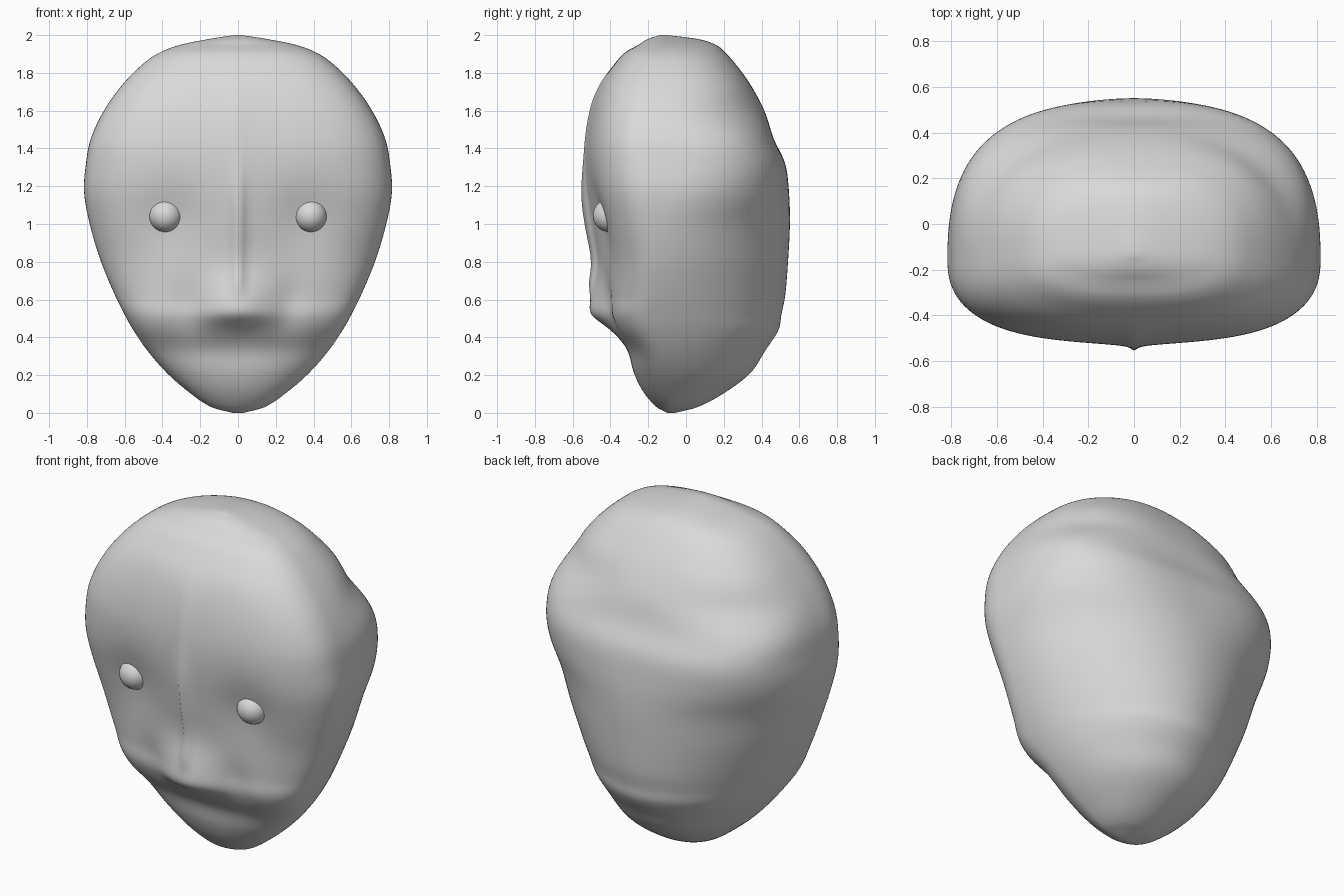
import bpy, bmesh, math

if "Cube" in bpy.data.objects:
    bpy.data.objects.remove(bpy.data.objects["Cube"])

grey = bpy.data.materials.new("plain_grey")
grey.diffuse_color = (0.7, 0.7, 0.7, 1)
grey.use_nodes = True
grey.node_tree.nodes["Principled BSDF"].inputs["Base Color"].default_value = grey.diffuse_color

# Head sections: height, half width, front y, back y, front and back squareness
SECTIONS = [
    (0.00, 0.03, -0.10, -0.06, 2.0, 2.0),
    (0.03, 0.14, -0.155, 0.06, 2.0, 2.0),
    (0.11, 0.26, -0.225, 0.21, 2.1, 2.0),
    (0.21, 0.375, -0.275, 0.34, 2.2, 2.0),
    (0.33, 0.48, -0.31, 0.42, 2.5, 1.95),
    (0.44, 0.555, -0.38, 0.49, 2.95, 1.9),
    (0.52, 0.60, -0.415, 0.505, 2.9, 1.9),
    (0.62, 0.65, -0.425, 0.525, 2.5, 1.9),
    (0.80, 0.725, -0.45, 0.54, 2.25, 1.95),
    (1.00, 0.785, -0.485, 0.55, 2.4, 2.05),
    (1.17, 0.815, -0.51, 0.545, 2.6, 2.45),
    (1.32, 0.805, -0.52, 0.525, 2.75, 2.8),
    (1.45, 0.78, -0.515, 0.465, 2.8, 2.95),
    (1.60, 0.71, -0.49, 0.415, 2.8, 2.35),
    (1.74, 0.61, -0.445, 0.34, 2.75, 2.55),
    (1.85, 0.50, -0.375, 0.26, 2.7, 2.5),
    (1.91, 0.41, -0.32, 0.205, 2.6, 2.4),
    (1.95, 0.30, -0.25, 0.155, 2.3, 2.2),
    (1.98, 0.15, -0.20, 0.06, 2.1, 2.0),
    (2.00, 0.02, -0.14, -0.10, 2.0, 2.0),
]
SIDES = 160
STEPS = 5


def bump(v, centre, below, above=None):
    """Bell curve with separate spreads on each side of its centre."""
    spread = below if v < centre or above is None else above
    return math.exp(-((v - centre) / spread) ** 2)


def step(v, a, b):
    t = min(1, max(0, (v - a) / (b - a)))
    return t * t * (3 - 2 * t)


def between(i, t):
    """Smooth blend between neighbouring sections."""
    a, b = SECTIONS[i], SECTIONS[i + 1]
    p = SECTIONS[max(i - 1, 0)]
    n = SECTIONS[min(i + 2, len(SECTIONS) - 1)]
    h = b[0] - a[0]
    out = [a[0] + h * t]
    for k in range(1, 6):
        m0 = (b[k] - p[k]) / (b[0] - p[0]) * h
        m1 = (n[k] - a[k]) / (n[0] - a[0]) * h
        out.append((2*t**3 - 3*t*t + 1) * a[k] + (t**3 - 2*t*t + t) * m0
                   + (3*t*t - 2*t**3) * b[k] + (t**3 - t*t) * m1)
    return out


def face_relief(x, z):
    """Offset in y for the features on the front of the face."""
    ax = abs(x)
    muzzle = -0.09 * bump(ax, 0, 0.18) * bump(z, 0.54, 0.085, 0.20)
    nose = -0.032 * bump(ax, 0, 0.03) * step(z, 0.58, 0.72) * (1 - step(z, 1.05, 1.42))
    ridge = -0.02 * math.exp(-ax / 0.12) * step(z, 0.7, 1.0) * (1 - step(z, 1.6, 1.9))
    socket = 0.035 * bump(ax, 0.36, 0.18) * bump(z, 1.01, 0.20)
    cheek = 0.02 * bump(ax, 0.27, 0.08) * bump(z, 0.56, 0.14)
    return muzzle + nose + ridge + socket + cheek


def add_ring(bm, section):
    z, half, front, back, front_power, back_power = section
    # Depth at which the section is widest
    mid = -0.08 - 0.07 * step(z, 0, 0.7) + 0.03 * step(z, 1.6, 2)
    ring = []
    for j in range(SIDES):
        a = 2 * math.pi * j / SIDES
        c, s = math.cos(a), math.sin(a)
        power = back_power if s > 0 else front_power
        r = (abs(c) ** power + abs(s) ** power) ** (-1 / power)
        x = half * r * c
        y = mid + r * s * (back - mid if s > 0 else mid - front)
        if s < 0:
            y += face_relief(x, z) * step(-s, 0.1, 0.6)
        ring.append(bm.verts.new((x, y, z)))
    return ring


# Head: rings stacked from chin to crown
bm = bmesh.new()
rings = []
for i in range(len(SECTIONS) - 1):
    for k in range(STEPS):
        rings.append(add_ring(bm, between(i, k / STEPS)))
rings.append(add_ring(bm, SECTIONS[-1]))
for low, high in zip(rings, rings[1:]):
    for j in range(SIDES):
        n = (j + 1) % SIDES
        bm.faces.new((low[j], low[n], high[n], high[j]))
bm.faces.new(rings[0][::-1])
bm.faces.new(rings[-1])
mesh = bpy.data.meshes.new("head")
bm.to_mesh(mesh)
bm.free()
mesh.materials.append(grey)
mesh.shade_smooth()
head = bpy.data.objects.new("head", mesh)
bpy.context.collection.objects.link(head)

# Eyes: balls set into the sockets
for name, side in (("left_eye", 1), ("right_eye", -1)):
    bpy.ops.mesh.primitive_uv_sphere_add(segments=32, ring_count=16, radius=0.088,
                                         location=(side * 0.384, -0.405, 1.045))
    eye = bpy.context.object
    eye.name = name
    eye.data.materials.append(grey)
    bpy.ops.object.shade_smooth()
